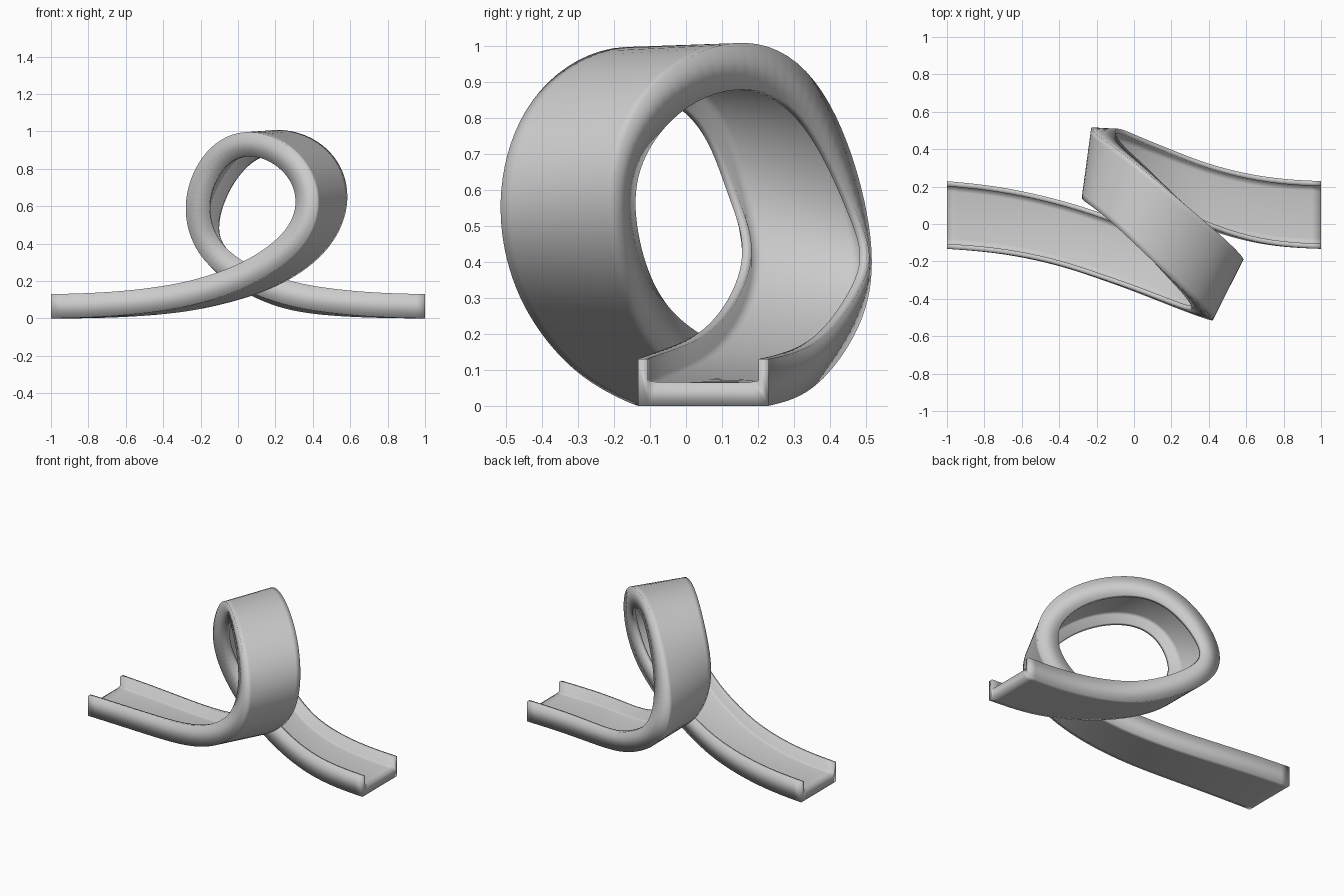
import bpy, bmesh
from mathutils import Vector

if "Cube" in bpy.data.objects:
    bpy.data.objects.remove(bpy.data.objects["Cube"])

# Front and back bottom edges of the looping channel, as matching pairs
EDGES = [
    ((-1, -.133, 0), (-1, .229, 0)),
    ((-.7, -.16, .01), (-.66, .188, .005)),
    ((-.4, -.225, .042), (-.3, .095, .033)),
    ((-.2, -.29, .085), (-.08, .02, .08)),
    ((0, -.36, .15), (.13, -.06, .14)),
    ((.2, -.44, .26), (.34, -.13, .25)),
    ((.35, -.495, .4), (.5, -.175, .4)),
    ((.42, -.515, .57), (.58, -.195, .59)),
    ((.395, -.475, .76), (.56, -.155, .78)),
    ((.27, -.36, .92), (.43, -.03, .945)),
    ((.07, -.17, 1.0), (.2, .165, 1.01)),
    ((-.12, .01, .935), (-.005, .335, .93)),
    ((-.24, .105, .77), (-.16, .447, .73)),
    ((-.28, .14, .57), (-.23, .508, .5)),
    ((-.22, .16, .37), (-.18, .51, .315)),
    ((-.06, .125, .205), (-.02, .455, .175)),
    ((.2, .04, .09), (.18, .38, .075)),
    ((.43, -.04, .04), (.4, .31, .025)),
    ((.7, -.112, .01), (.7, .248, .005)),
    ((1, -.133, 0), (1, .229, 0)),
]
# U-shaped section: fraction across the width, height above the floor base
PROFILE = [(0, 0), (.08, 0), (.92, 0), (1, 0), (1, .13), (.925, .13), (.925, .07),
           (.85, .065), (.15, .065), (.075, .07), (.075, .13), (0, .13)]
STEPS = 6


def smooth_curve(points):
    """Catmull-Rom curve through the points, then faired without shrinking."""
    p = [Vector(q) for q in points]
    p = [2 * p[0] - p[1]] + p + [2 * p[-1] - p[-2]]
    out = []
    for i in range(1, len(p) - 2):
        a, b, c, d = p[i - 1:i + 3]
        for s in range(STEPS):
            t = s / STEPS
            out.append(.5 * (2 * b + (c - a) * t + (2 * a - 5 * b + 4 * c - d) * t * t
                             + (3 * b - a - 3 * c + d) * t ** 3))
    out.append(p[-2])
    for _ in range(250):
        for k in (.5, -.5):
            mid = [q + k * ((l + r) / 2 - q) for l, q, r in zip(out, out[1:], out[2:])]
            out = [out[0]] + mid + [out[-1]]
    return out


front = smooth_curve([e[0] for e in EDGES])
back = smooth_curve([e[1] for e in EDGES])
middle = [(f + b) / 2 for f, b in zip(front, back)]

# Sweep the section along the loop
bm = bmesh.new()
rings = []
last = len(middle) - 1
for i, (f, b) in enumerate(zip(front, back)):
    tangent = middle[min(i + 2, last)] - middle[max(i - 2, 0)]
    if i in (0, last):
        tangent = Vector((1, 0, 0))
    up = tangent.cross(b - f).normalized()
    rings.append([bm.verts.new(f.lerp(b, u) + up * h) for u, h in PROFILE])
n = len(PROFILE)
for r, s in zip(rings, rings[1:]):
    for j in range(n):
        k = (j + 1) % n
        bm.faces.new((r[j], r[k], s[k], s[j]))

# End caps: floor and the two walls
for r in (rings[0], rings[-1]):
    bm.faces.new((r[0], r[1], r[8], r[9], r[10], r[11]))
    bm.faces.new((r[1], r[2], r[7], r[8]))
    bm.faces.new((r[2], r[3], r[4], r[5], r[6], r[7]))
bmesh.ops.recalc_face_normals(bm, faces=bm.faces)
for face in bm.faces:
    face.smooth = True

mesh = bpy.data.meshes.new("loop_track")
bm.to_mesh(mesh)
bm.free()
track = bpy.data.objects.new("loop_track", mesh)
bpy.context.collection.objects.link(track)

# Plain grey
grey = bpy.data.materials.new("light_grey")
grey.diffuse_color = (.6, .6, .6, 1)
grey.use_nodes = True
grey.node_tree.nodes["Principled BSDF"].inputs["Base Color"].default_value = grey.diffuse_color
mesh.materials.append(grey)
